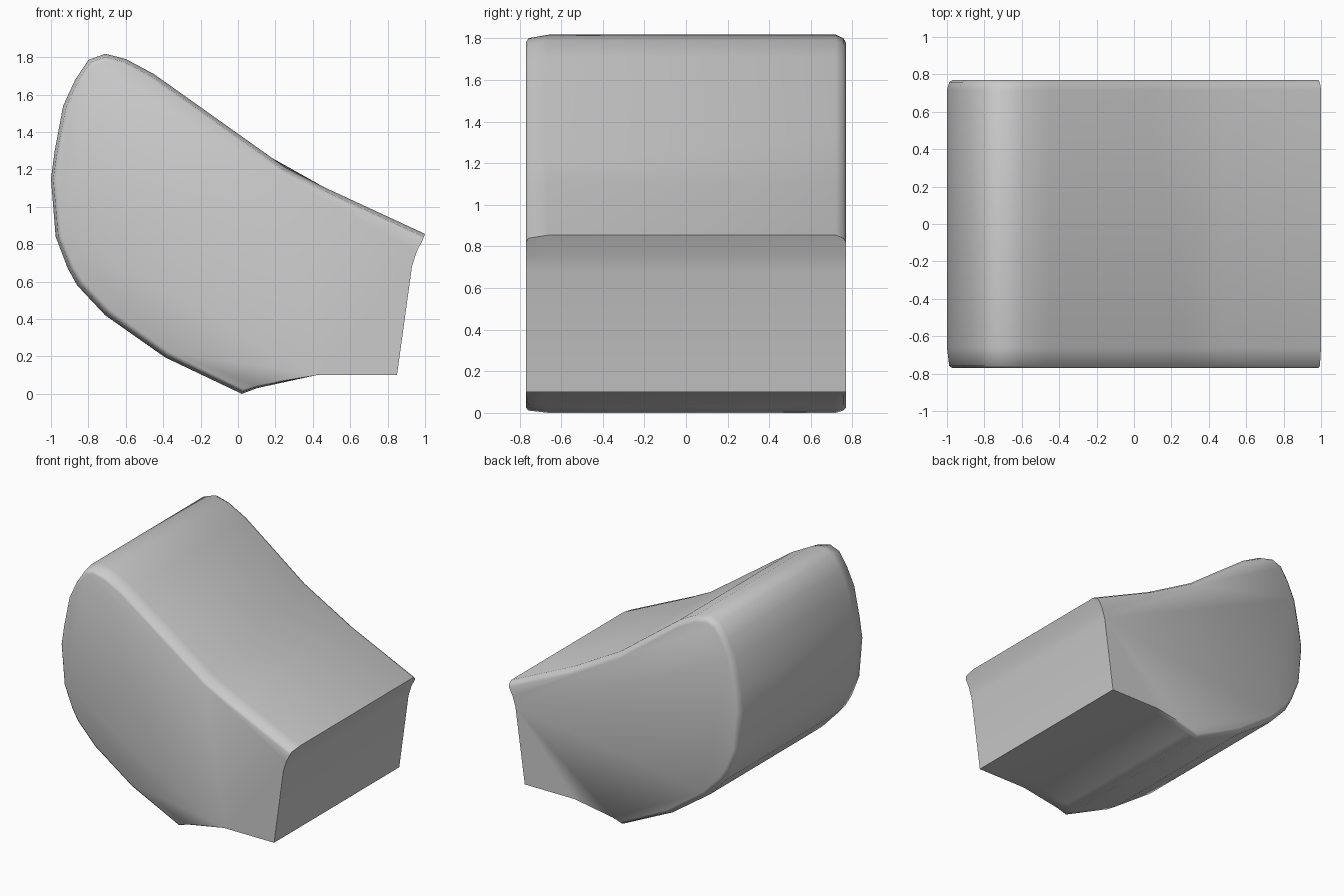
import bpy, bmesh, math
from mathutils import Vector

if "Cube" in bpy.data.objects:
    bpy.data.objects.remove(bpy.data.objects["Cube"])

# Side profile (x, z, edge rounding weight), clockwise from the left side
PROFILE = [
    (-1.00, 1.15, .7), (-.98, 1.30, .8), (-.935, 1.54, 1), (-.87, 1.68, 1),
    (-.80, 1.785, 1), (-.71, 1.818, 1), (-.60, 1.79, 1), (-.45, 1.71, 1),
    (.27, 1.20, 1), (.46, 1.105, 1), (1.00, .855, 1), (.955, .76, 0),
    (.93, .68, 0), (.85, .10, 0), (.42, .10, 0), (.10, .03, .4),
    (.02, .00, .7), (-.39, .195, .9), (-.71, .42, 1), (-.86, .58, 1),
    (-.91, .67, .9), (-.975, .84, .8),
]
CREASE, TIP = 8, 10

# Cross-section rings (y, inward offset) giving the softened side edges
RINGS = [(-.77, .04), (-.758, .017), (-.66, 0), (.72, 0), (.756, .017), (.77, .04)]


def ring_points(y, inset):
    t = (y + .77) / 1.54
    pts = [Vector((x, z)) for x, z, _ in PROFILE]
    # the roof crease runs diagonally from front to back
    pts[CREASE] = Vector((.27, 1.20)).lerp(Vector((.05, 1.335)), t)
    out = []
    for i, p in enumerate(pts):
        d = (pts[(i + 1) % len(pts)] - pts[i - 1]).normalized()
        inward = Vector((d.y, -d.x))
        if i == TIP:
            inward = Vector((-.35, -.9))
        out.append(p + inward * inset * PROFILE[i][2])
    return [(p.x, y, p.y) for p in out]


# Body: skin the rings and close both sides
bm = bmesh.new()
loops = [[bm.verts.new(c) for c in ring_points(y, k)] for y, k in RINGS]
n = len(PROFILE)
for a, b in zip(loops, loops[1:]):
    for i in range(n):
        j = (i + 1) % n
        bm.faces.new((a[i], a[j], b[j], b[i]))
bm.faces.new(loops[0])
bm.faces.new(loops[-1][::-1])
bmesh.ops.recalc_face_normals(bm, faces=bm.faces)

mesh = bpy.data.meshes.new("curved_body")
bm.to_mesh(mesh)
bm.free()
body = bpy.data.objects.new("curved_body", mesh)
bpy.context.collection.objects.link(body)
bpy.context.view_layer.objects.active = body
body.select_set(True)
bpy.ops.object.shade_smooth_by_angle(angle=math.radians(60))
